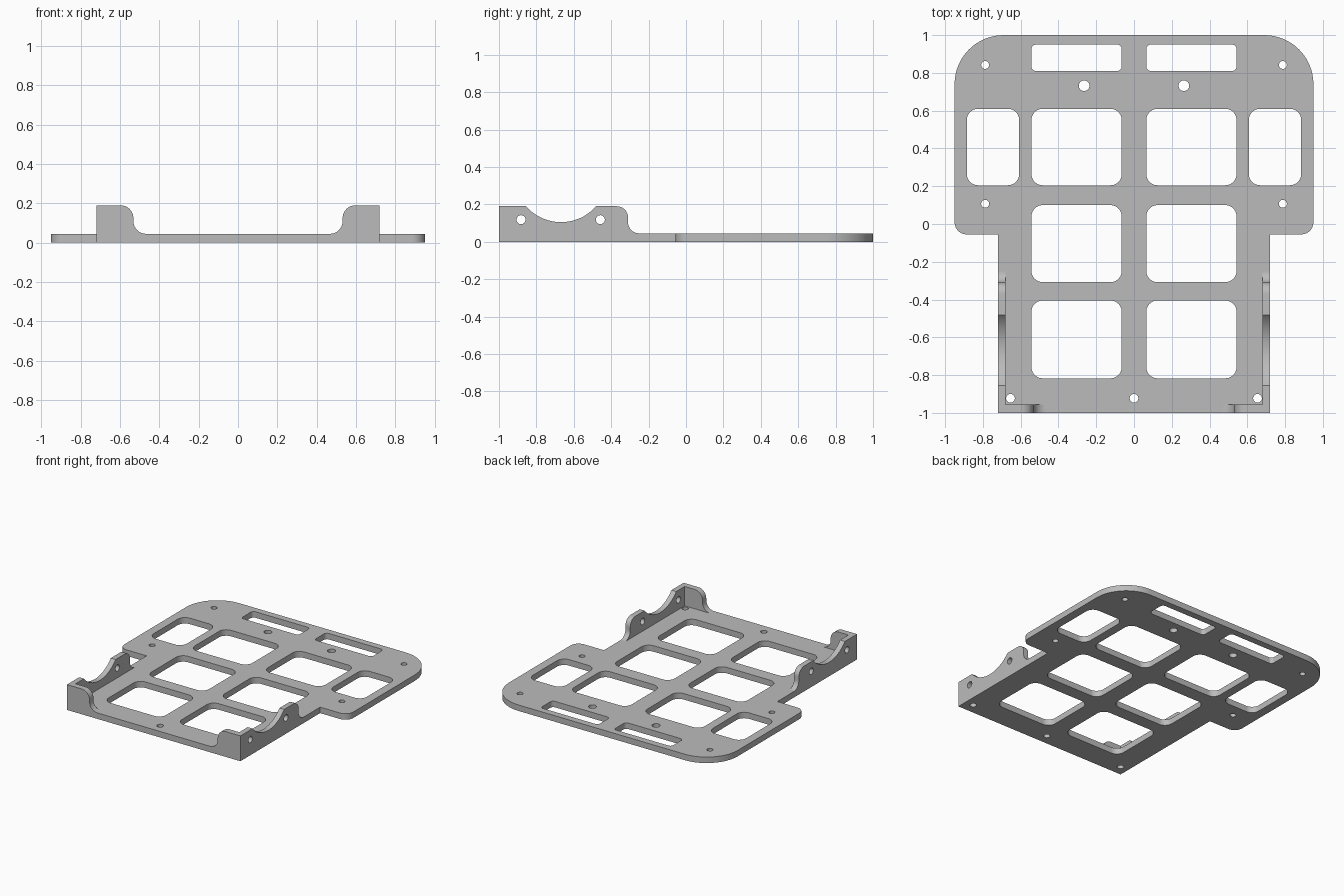
import bpy, bmesh, math
from mathutils import Vector, Matrix

cube = bpy.data.objects.get("Cube")
if cube:
    bpy.data.objects.remove(cube, do_unlink=True)

grey = bpy.data.materials.new("matte grey")
grey.use_nodes = True
colour = (0.5, 0.5, 0.5, 1)
grey.diffuse_color = colour
grey.node_tree.nodes["Principled BSDF"].inputs["Base Color"].default_value = colour

T = 0.045          # plate thickness
WALL_TOP = 0.19
HALF = 0.72        # half width of the narrow front section


def fillet(corners, steps=10):
    """Outline from (x, y, radius) corners, each rounded with an arc."""
    out = []
    n = len(corners)
    for i, (x, y, r) in enumerate(corners):
        p = Vector((x, y))
        if r == 0:
            out.append(p)
            continue
        a = (Vector(corners[i - 1][:2]) - p).normalized()
        b = (Vector(corners[(i + 1) % n][:2]) - p).normalized()
        half = a.angle(b) / 2
        centre = p + (a + b).normalized() * (r / math.sin(half))
        start = p + a * (r / math.tan(half)) - centre
        end = p + b * (r / math.tan(half)) - centre
        sweep = math.atan2(start.x * end.y - start.y * end.x, start.dot(end))
        for k in range(steps + 1):
            out.append(centre + Matrix.Rotation(sweep * k / steps, 2) @ start)
    return out


def window(x0, x1, y0, y1, r):
    return fillet([(x0, y0, r), (x1, y0, r), (x1, y1, r), (x0, y1, r)])


def circle(x, y, r, n=32):
    return [Vector((x + r * math.cos(2 * math.pi * k / n),
                    y + r * math.sin(2 * math.pi * k / n))) for k in range(n)]


def sheet(name, loops, thickness, matrix):
    """Flat sheet cut from an outline and its holes, centred on its own plane."""
    curve = bpy.data.curves.new(name, 'CURVE')
    curve.dimensions = '2D'
    curve.fill_mode = 'BOTH'
    curve.extrude = thickness / 2
    for loop in loops:
        s = curve.splines.new('POLY')
        s.points.add(len(loop) - 1)
        for pt, co in zip(s.points, loop):
            pt.co = (co.x, co.y, 0, 1)
        s.use_cyclic_u = True
    temp = bpy.data.objects.new(name + " outline", curve)
    bpy.context.collection.objects.link(temp)
    bpy.context.view_layer.update()
    mesh = bpy.data.meshes.new_from_object(
        temp.evaluated_get(bpy.context.evaluated_depsgraph_get()))
    bpy.data.objects.remove(temp, do_unlink=True)
    bpy.data.curves.remove(curve)
    bm = bmesh.new()
    bm.from_mesh(mesh)
    bmesh.ops.remove_doubles(bm, verts=bm.verts, dist=1e-5)
    bm.transform(matrix)
    bmesh.ops.recalc_face_normals(bm, faces=bm.faces)
    bm.to_mesh(mesh)
    bm.free()
    mesh.name = name
    mesh.materials.clear()
    mesh.materials.append(grey)
    obj = bpy.data.objects.new(name, mesh)
    bpy.context.collection.objects.link(obj)
    bpy.ops.object.select_all(action='DESELECT')
    obj.select_set(True)
    bpy.context.view_layer.objects.active = obj
    bpy.ops.object.shade_smooth_by_angle(angle=math.radians(30))
    return obj


# Base plate: wide rounded rear, narrow front, windows and screw holes
right = [(HALF, -1, 0), (HALF, -0.055, 0), (0.95, -0.055, 0.065), (0.95, 1, 0.26)]
loops = [fillet(right + [(-x, y, r) for x, y, r in reversed(right)], 16)]
for s in (-1, 1):
    for y0, y1, r in ((0.81, 0.95, 0.025), (0.205, 0.61, 0.06),
                      (-0.308, 0.10, 0.06), (-0.817, -0.405, 0.06)):
        loops.append(window(*sorted((s * 0.065, s * 0.543)), y0, y1, r))
    loops.append(window(*sorted((s * 0.608, s * 0.885)), 0.205, 0.61, 0.06))
    for x, y, r in ((0.788, 0.842, 0.021), (0.788, 0.107, 0.021),
                    (0.264, 0.732, 0.028), (0.654, -0.923, 0.023)):
        loops.append(circle(s * x, y, r))
loops.append(circle(0, -0.923, 0.023))
sheet("base_plate", loops, T, Matrix.Translation((0, 0, T / 2)))

# Side wall profile in (y, z): scooped top, S-shaped rear end
scoop_y, scoop_r, half_w = -0.668, 0.249, 0.1875
scoop_z = WALL_TOP + math.sqrt(scoop_r ** 2 - half_w ** 2)
spread = math.asin(half_w / scoop_r)
scoop = [(scoop_y + scoop_r * math.sin(a), scoop_z - scoop_r * math.cos(a), 0)
         for a in (spread * (k / 10 - 1) for k in range(21))]
side = fillet([(-1, T, 0), (-1, WALL_TOP, 0)] + scoop +
              [(-0.31, WALL_TOP, 0.06), (-0.31, T, 0.06), (-0.245, T, 0)])
side_loops = [side, circle(-0.882, 0.118, 0.024), circle(-0.458, 0.118, 0.024)]

# Front corner wall profile in (x, z)
front_thick, side_thick = 0.045, 0.04
inner = HALF - side_thick
corner = fillet([(inner, T, 0), (inner, WALL_TOP, 0), (0.532, WALL_TOP, 0.065),
                 (0.532, T, 0.065), (0.465, T, 0)])

for s, label in ((1, "left"), (-1, "right")):
    # local x, y, z become world y, z, x
    upright = Matrix(((0, 0, 1, s * (HALF - side_thick / 2)),
                      (1, 0, 0, 0), (0, 1, 0, 0), (0, 0, 0, 1)))
    sheet(label + "_side_wall", side_loops, side_thick, upright)
    facing = Matrix(((s, 0, 0, 0), (0, 0, -1, -1 + front_thick / 2),
                     (0, 1, 0, 0), (0, 0, 0, 1)))
    sheet(label + "_front_wall", [corner], front_thick, facing)
